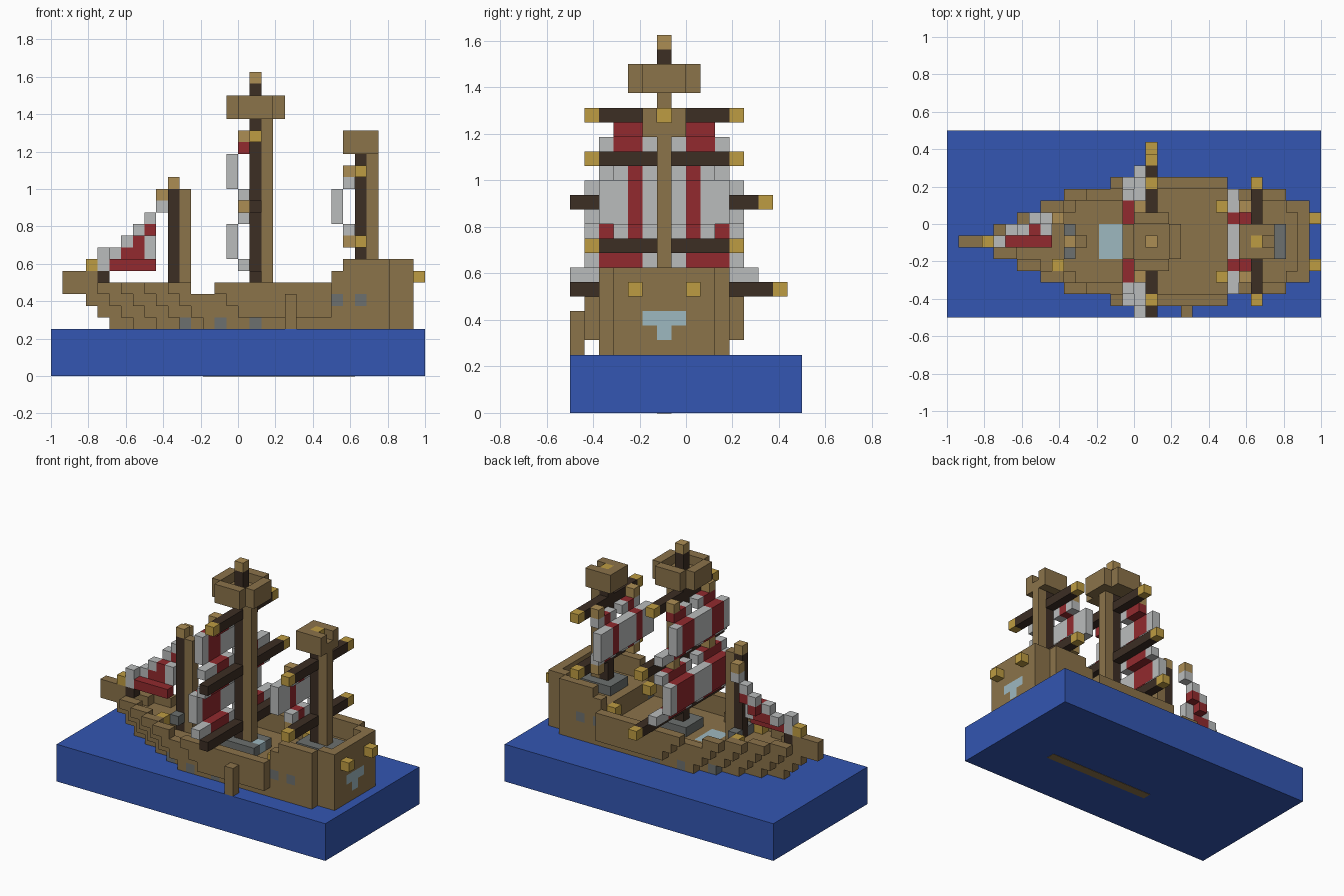
import bpy, bmesh

cube = bpy.data.objects.get("Cube")
if cube:
    bpy.data.objects.remove(cube)

U = 1 / 16   # edge of one block
MID = -2     # block row of the keel line


def linear(c):
    c /= 255
    return c / 12.92 if c <= 0.04045 else ((c + 0.055) / 1.055) ** 2.4


COLOURS = {
    "water_blue": (51, 86, 178), "hull_brown": (139, 115, 74),
    "dark_wood": (60, 46, 36), "sail_grey": (186, 188, 188),
    "sail_red": (146, 42, 46), "lamp_gold": (190, 156, 66),
    "tan_wood": (172, 141, 84), "pale_glass": (158, 184, 192),
    "slate": (108, 112, 110),
}
MATS = {}
for name, rgb in COLOURS.items():
    m = bpy.data.materials.new(name)
    m.use_nodes = True
    col = tuple(linear(c) for c in rgb) + (1,)
    m.diffuse_color = col
    m.node_tree.nodes["Principled BSDF"].inputs["Base Color"].default_value = col
    MATS[name] = m


class Part:
    """A set of coloured blocks turned into one mesh of its outer faces."""

    def __init__(self, name):
        self.name, self.cells = name, {}

    def box(self, mat, x, y, z):
        for i in range(*x):
            for j in range(*y):
                for k in range(*z):
                    self.cells[i, j, k] = mat
        return self

    def block(self, mat, x, y, z):
        self.cells[x, y, z] = mat

    def pair(self, mat, x, d, z):
        for j in {MID - d, MID + d}:
            self.cells[x, j, z] = mat

    def cut(self, x, y, z):
        for i in range(*x):
            for j in range(*y):
                for k in range(*z):
                    self.cells.pop((i, j, k), None)

    def build(self):
        bm = bmesh.new()
        names = sorted(set(self.cells.values()))
        verts = {}

        def vert(p):
            if p not in verts:
                verts[p] = bm.verts.new([c * U for c in p])
            return verts[p]

        for cell, mat in self.cells.items():
            for axis in range(3):
                for side in (0, 1):
                    near = list(cell)
                    near[axis] += 2 * side - 1
                    if tuple(near) in self.cells:
                        continue
                    a, b = (axis + 1) % 3, (axis + 2) % 3
                    loop = []
                    for s, t in ((0, 0), (1, 0), (1, 1), (0, 1)):
                        p = list(cell)
                        p[axis] += side
                        p[a] += s
                        p[b] += t
                        loop.append(vert(tuple(p)))
                    f = bm.faces.new(loop if side else loop[::-1])
                    f.material_index = names.index(mat)
        bmesh.ops.dissolve_limit(bm, angle_limit=0.01, verts=bm.verts[:],
                                 edges=bm.edges[:], delimit={'MATERIAL'})
        me = bpy.data.meshes.new(self.name)
        bm.to_mesh(me)
        bm.free()
        for n in names:
            me.materials.append(MATS[n])
        ob = bpy.data.objects.new(self.name, me)
        bpy.context.collection.objects.link(ob)
        return ob


# Sea slab, with the keel just showing underneath
Part("sea").box("water_blue", (-16, 16), (-8, 8), (0, 4)).build()
keel = Part("keel").box("hull_brown", (-3, 10), (MID, MID + 1), (0, 1)).build()
keel.location.z = -0.002


# Hull: stepped plan that narrows toward the waterline
def half_width(x):
    for start, w in ((13, 3), (8, 4), (-2, 5), (-6, 4), (-8, 3), (-10, 2), (-12, 1)):
        if x >= start:
            return w
    return 0


def hull_width(x, z):
    start = {4: -11, 5: -12, 6: -13}.get(z, -15)
    if x < start or x > 14:
        return -1
    w = half_width(x - max(0, 7 - z) if x < 0 else x)
    return min(w, 4) if z == 4 else w


def rail_top(x):
    return 10 if x > 8 else 9 if x == 8 else 7 if x in (-4, -3) else 8


hull = Part("hull")
for x in range(-15, 15):
    deck = 8 if x >= 8 else 7 if x < -6 else 6
    for z in range(4, rail_top(x)):
        w = hull_width(x, z)
        inner = min(hull_width(x - 1, z), hull_width(x + 1, z)) if z > 7 or x < 8 else w
        for d in range(w + 1):
            edge = d == w or d > inner
            if z < deck or edge:
                port = d == w and ((z == 4 and x in (-5, -2, 1)) or (z == 6 and x in (8, 10)))
                hull.pair("slate" if port else "hull_brown", x, d, z)
hull.cut((8, 9), (MID - 3, MID + 4), (8, 9))
hull.box("hull_brown", (-15, -12), (MID, MID + 1), (7, 9))        # bowsprit
hull.box("hull_brown", (4, 5), (-8, -7), (4, 7))                  # side ladder
hull.box("pale_glass", (14, 15), (MID - 1, MID + 2), (6, 7))      # stern window
hull.block("pale_glass", 14, MID, 5)
hull.box("pale_glass", (-3, -1), (MID - 1, MID + 2), (5, 6))      # deck hatch
hull.build()

# Lamps
lamps = Part("lamps")
lamps.block("lamp_gold", -13, MID, 9)
for x, d, z in ((15, 2, 8), (7, 3, 7), (-7, 2, 7)):
    lamps.pair("lamp_gold", x, d, z)
lamps.build()

# Stone blocks round the mast feet
feet = Part("mast_feet")
for x, z in ((1, 6), (10, 8)):
    feet.box("slate", (x - 1, x + 3), (MID - 1, MID + 2), (z, z + 1))
    feet.cut((x, x + 2), (MID, MID + 1), (z, z + 1))
feet.pair("slate", -6, 1, 7)
feet.block("pale_glass", 3, MID, 6)
feet.build()

# Masts: dark front pole, brown back pole, light cap
for name, x, foot, dark, brown, cap in (("fore_mast", -6, 6, 16, 16, "tan_wood"),
                                        ("main_mast", 1, 6, 25, 22, "tan_wood"),
                                        ("rear_mast", 10, 8, 20, 19, "lamp_gold")):
    mast = Part(name)
    mast.box("dark_wood", (x, x + 1), (MID, MID + 1), (foot, dark))
    mast.box("hull_brown", (x + 1, x + 2), (MID, MID + 1), (foot, brown))
    mast.block(cap, x, MID, dark)
    mast.build()

# Lookout platforms
nest = Part("main_lookout")
nest.box("hull_brown", (-1, 4), (MID - 1, MID + 2), (22, 24))
nest.box("hull_brown", (0, 3), (MID - 2, MID + 3), (22, 24))
nest.cut((0, 3), (MID - 1, MID + 2), (23, 24))
nest.cut((1, 2), (MID, MID + 1), (22, 23))
nest.build()
nest = Part("rear_lookout").box("hull_brown", (9, 12), (MID - 1, MID + 2), (19, 21))
nest.cut((10, 11), (MID, MID + 1), (19, 21))
nest.cut((11, 12), (MID, MID + 1), (20, 21))
nest.build()

# Yards with gold tips, and the ties in front of them
yards = Part("yards")
for x, z, reach in ((1, 20, 5), (1, 14, 7), (1, 8, 8), (10, 17, 5), (10, 11, 5)):
    for d in range(1, reach + 1):
        for y in (MID - d, MID + d):
            if y >= -8:
                yards.block("lamp_gold" if d == reach else "dark_wood", x, y, z)
    if z > 8:
        yards.pair("tan_wood", x - 1, 3, z)
yards.build()


# Square sails: five rows, the middle three billowing forward
def sail(name, x, z0, widths, red):
    part = Part(name)
    for row, w in enumerate(widths):
        billow = 0 < row < 4
        for d in range(0 if billow else 1, w + 1):
            part.pair("sail_red" if red[0] <= d <= red[1] else "sail_grey",
                      x - 1 if billow else x, d, z0 + row)
    part.build()


sail("main_upper_sail", 0, 15, (5, 4, 4, 4, 3), (2, 3))
sail("main_lower_sail", 0, 9, (6, 5, 5, 5, 5), (2, 4))
sail("rear_sail", 9, 12, (3, 4, 4, 4, 3), (2, 2))

# Jib: rows rise toward the fore mast and drift sideways
jib = Part("jib")
for z, y, x0, pattern in ((9, -2, -12, "grrrr"), (10, -2, -12, "g"), (10, -1, -11, "grrg"),
                          (11, -1, -10, "grg"), (12, 0, -9, "gr"), (11, 0, -9, "r"),
                          (13, 0, -8, "g"), (14, 0, -7, "g")):
    for i, c in enumerate(pattern):
        jib.block("sail_red" if c == "r" else "sail_grey", x0 + i, y, z)
jib.block("dark_wood", -12, MID, 8)
jib.block("tan_wood", -7, 0, 15)
jib.build()
